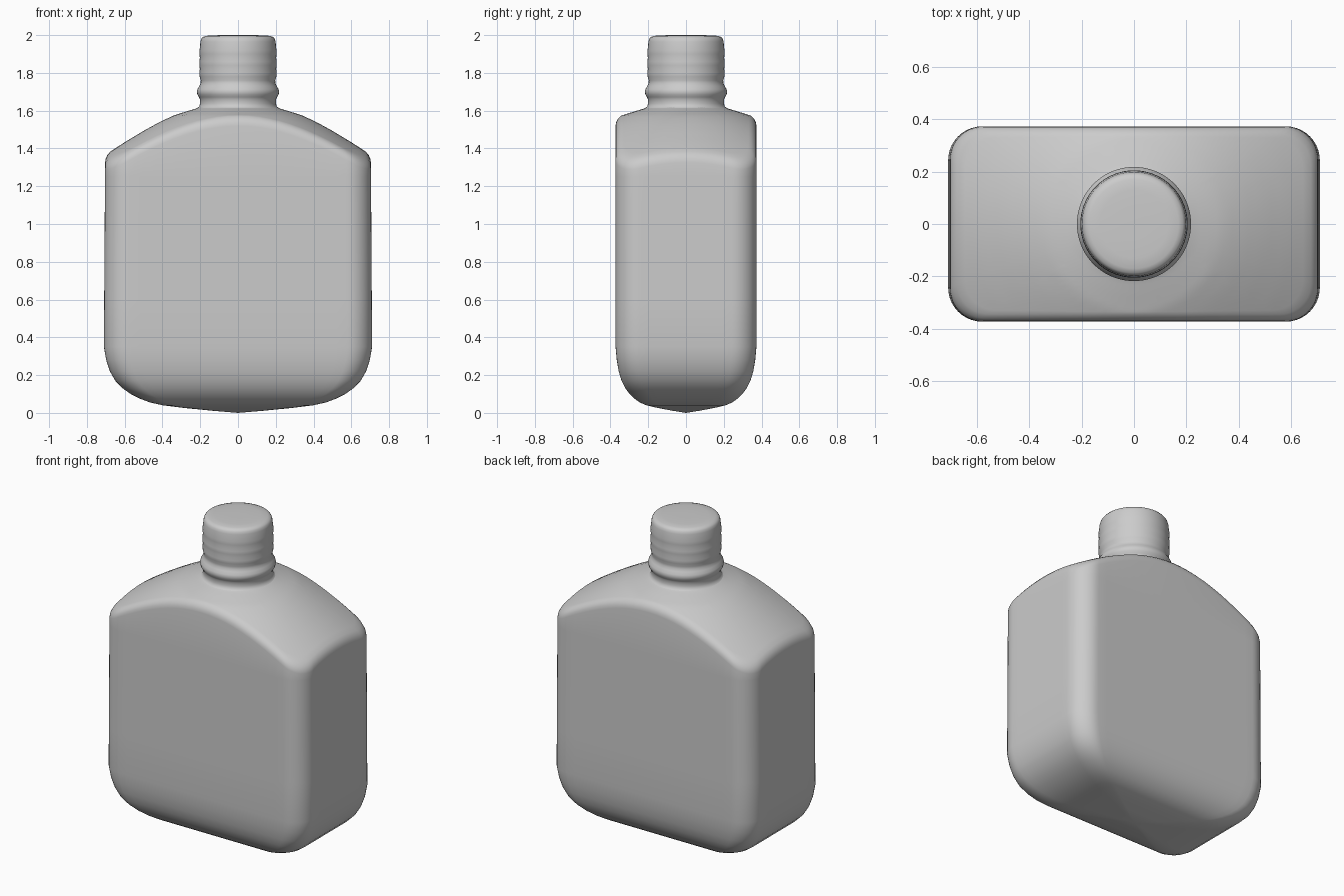
import bpy, bmesh, math

if "Cube" in bpy.data.objects:
    bpy.data.objects.remove(bpy.data.objects["Cube"])

HX, HY, RC = 0.71, 0.373, 0.13      # half width, half depth, corner radius


def interp(pts, t):
    for (a, va), (b, vb) in zip(pts, pts[1:]):
        if t <= b:
            return va + (vb - va) * (t - a) / (b - a)
    return pts[-1][1]


def outline():
    """Rounded rectangle, counter-clockwise."""
    arcs = []
    for k, (sx, sy) in enumerate([(1, 1), (-1, 1), (-1, -1), (1, -1)]):
        cx, cy = sx * (HX - RC), sy * (HY - RC)
        arcs.append([(cx + RC * math.cos(a), cy + RC * math.sin(a))
                     for a in [math.pi / 2 * (k + i / 10) for i in range(11)]])
    pts = []
    for k, arc in enumerate(arcs):
        pts += arc
        (x0, y0), (x1, y1) = arc[-1], arcs[(k + 1) % 4][0]
        n = 20 if k % 2 == 0 else 10
        pts += [(x0 + (x1 - x0) * i / n, y0 + (y1 - y0) * i / n) for i in range(1, n)]
    return pts


def loft(name, rings, bottom=None, cap_top=False):
    bm = bmesh.new()
    loops = [[bm.verts.new(p) for p in ring] for ring in rings]
    n = len(loops[0])
    for lo, hi in zip(loops, loops[1:]):
        for i in range(n):
            j = (i + 1) % n
            bm.faces.new((lo[i], lo[j], hi[j], hi[i]))
    if bottom:
        tip = bm.verts.new(bottom)
        for i in range(n):
            bm.faces.new((tip, loops[0][(i + 1) % n], loops[0][i]))
    if cap_top:
        bm.faces.new(loops[-1])
    bmesh.ops.recalc_face_normals(bm, faces=bm.faces)
    me = bpy.data.meshes.new(name)
    bm.to_mesh(me)
    bm.free()
    ob = bpy.data.objects.new(name, me)
    bpy.context.collection.objects.link(ob)
    bpy.context.view_layer.objects.active = ob
    ob.select_set(True)
    bpy.ops.object.shade_smooth_by_angle(angle=math.radians(50))
    ob.select_set(False)


base = outline()
# shoulder height by distance from the axis
SHOULDER = [(0.19, 1.625), (0.22, 1.612), (0.27, 1.597), (0.34, 1.575), (0.42, 1.537),
            (0.5, 1.493), (0.6, 1.433), (0.7, 1.368), (0.75, 1.332), (0.82, 1.28)]

# rounded bottom, slightly pointed at the centre
BOTTOM = [(0.012, 0.2), (0.026, 0.4), (0.04, 0.56), (0.055, 0.655), (0.075, 0.73),
          (0.1, 0.8), (0.13, 0.86), (0.17, 0.915), (0.22, 0.955), (0.28, 0.983), (0.35, 1)]
rings = [[(x * s, y * s, z) for x, y in base] for z, s in BOTTOM]

# straight walls, narrowing slightly in width
for z in (0.6, 0.85, 1.1, 1.25):
    w = 1 - 0.009 * (z - 0.35)
    rings.append([(x * w, y, z) for x, y in base])
top = [(x * 0.991, y) for x, y in base]

# softened rim where the walls meet the shoulder
for inset, drop in ((0, 0.04), (0.003, 0.022), (0.012, 0.008), (0.028, 0)):
    ring = []
    for x, y in top:
        px, py = x * (1 - inset / HX), y * (1 - inset / HY)
        ring.append((px, py, interp(SHOULDER, math.hypot(px, py)) - drop))
    rings.append(ring)
rim = rings[-1]

# shoulder blending from the rim to the round neck
for k in range(1, 17):
    t = k / 16
    ring = []
    for x, y, _ in rim:
        r = math.hypot(x, y)
        f = (1 - t) + t * 0.195 / r
        ring.append((x * f, y * f, interp(SHOULDER, r * f)))
    rings.append(ring)
loft("bottle_body", rings, bottom=(0, 0, 0))

# neck with collar ring, shallow threads and closed top
NECK = [(0.235, 1.605), (0.215, 1.614), (0.205, 1.623), (0.201, 1.637), (0.201, 1.66),
        (0.207, 1.672), (0.215, 1.685), (0.218, 1.70), (0.215, 1.714), (0.205, 1.73),
        (0.198, 1.745), (0.197, 1.76), (0.203, 1.78), (0.205, 1.80), (0.202, 1.82),
        (0.205, 1.84), (0.205, 1.86), (0.202, 1.88), (0.204, 1.90), (0.204, 1.92),
        (0.201, 1.94), (0.199, 1.965), (0.195, 1.98), (0.187, 1.99), (0.17, 1.996),
        (0.13, 1.999), (0.05, 2.0)]
circle = [(math.cos(2 * math.pi * i / 72), math.sin(2 * math.pi * i / 72)) for i in range(72)]
loft("bottle_neck", [[(r * c, r * s, z) for c, s in circle] for r, z in NECK], cap_top=True)
